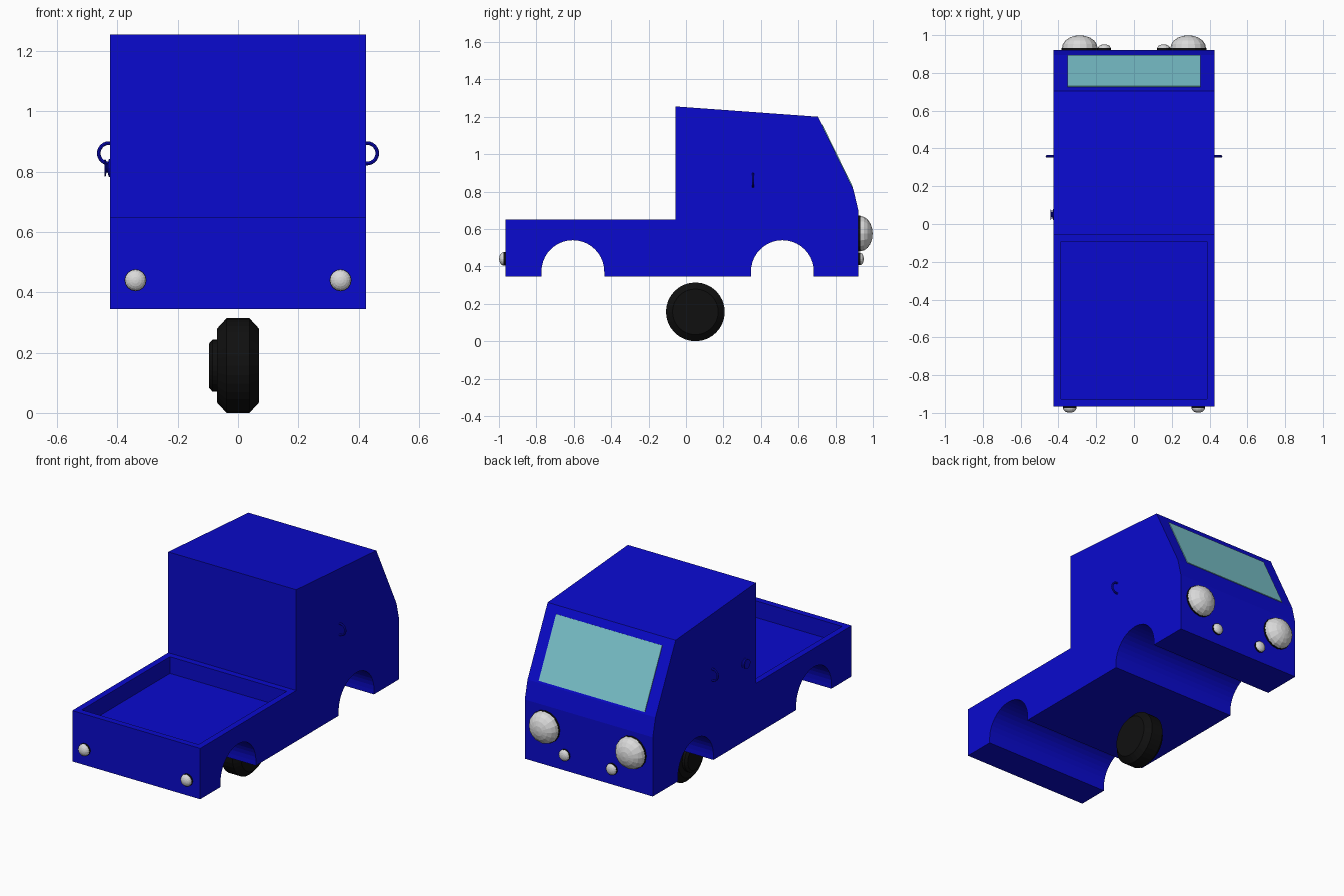
import bpy, bmesh, math
from mathutils import Vector, Matrix

if "Cube" in bpy.data.objects:
    bpy.data.objects.remove(bpy.data.objects["Cube"])


def material(name, rgb):
    m = bpy.data.materials.new(name)
    m.diffuse_color = (*rgb, 1)
    m.use_nodes = True
    m.node_tree.nodes["Principled BSDF"].inputs["Base Color"].default_value = m.diffuse_color
    return m


BLUE = material("blue paint", (0.003, 0.003, 0.62))
GLASS = material("pale teal glass", (0.2, 0.56, 0.62))
LENS = material("light grey lens", (0.7, 0.7, 0.7))
BLACK = material("black rubber", (0.005, 0.005, 0.005))


def finish(bm, name, mat):
    bmesh.ops.recalc_face_normals(bm, faces=bm.faces)
    me = bpy.data.meshes.new(name)
    bm.to_mesh(me)
    bm.free()
    me.materials.append(mat)
    ob = bpy.data.objects.new(name, me)
    bpy.context.collection.objects.link(ob)
    return ob


def lathe(name, profile, centre, axis, mat, segs=16):
    """Revolve (distance along axis, radius) points around an axis."""
    bm = bmesh.new()
    rot = Vector((0, 0, 1)).rotation_difference(Vector(axis)).to_matrix().to_4x4()
    mtx = Matrix.Translation(centre) @ rot
    rings = []
    for d, r in profile:
        rings.append([bm.verts.new(mtx @ Vector((r * math.cos(a), r * math.sin(a), d)))
                      for a in (2 * math.pi * i / segs for i in range(segs))])
    for a, b in zip(rings, rings[1:]):
        for i in range(segs):
            j = (i + 1) % segs
            bm.faces.new((a[i], a[j], b[j], b[i]))
    bm.faces.new(rings[0])
    bm.faces.new(rings[-1])
    return finish(bm, name, mat)


# Body: side profile with two wheel arches, extruded across the width
W, BOTTOM = 0.425, 0.345


def arch(cy, r=0.168, cz=0.372, n=20):
    pts = [(cy + r, BOTTOM)]
    pts += [(cy + r * math.cos(math.pi * i / n), cz + r * math.sin(math.pi * i / n))
            for i in range(n + 1)]
    return pts + [(cy - r, BOTTOM)]


profile = [(-0.965, BOTTOM), (-0.965, 0.65), (-0.055, 0.65), (-0.055, 1.255),
           (0.705, 1.20), (0.896, 0.81), (0.922, 0.70), (0.922, BOTTOM)]
profile += arch(0.515) + arch(-0.605)
bm = bmesh.new()
side = bm.faces.new([bm.verts.new((-W, y, z)) for y, z in profile])
ext = bmesh.ops.extrude_face_region(bm, geom=[side], use_keep_orig=True)
bmesh.ops.translate(bm, vec=(2 * W, 0, 0),
                    verts=[v for v in ext["geom"] if isinstance(v, bmesh.types.BMVert)])
bmesh.ops.recalc_face_normals(bm, faces=bm.faces)

# Cargo bed: inset the flat rear top and sink it
bed = next(f for f in bm.faces
           if f.normal.z > 0.99 and abs(f.calc_center_median().z - 0.65) < 0.01)
bmesh.ops.inset_individual(bm, faces=[bed], thickness=0.053)
sunk = bmesh.ops.extrude_face_region(bm, geom=[bed])
bmesh.ops.translate(bm, vec=(0, 0, -0.1),
                    verts=[v for v in sunk["geom"] if isinstance(v, bmesh.types.BMVert)])
if bed.is_valid:
    bmesh.ops.delete(bm, geom=[bed], context='FACES_ONLY')
finish(bm, "truck_body", BLUE)

# Windscreen: thin plate on the sloping cab face
bm = bmesh.new()
top, low = Vector((0, 0.705, 1.20)), Vector((0, 0.896, 0.81))
normal = Vector((0, 0.39, 0.191)).normalized()
pts = []
for t, sx in ((0.11, -1), (0.11, 1), (0.975, 1), (0.975, -1)):
    pts.append(top.lerp(low, t) + Vector((sx * 0.352, 0, 0)) - normal * 0.001)
plate = bm.faces.new([bm.verts.new(p) for p in pts])
ext = bmesh.ops.extrude_face_region(bm, geom=[plate], use_keep_orig=True)
bmesh.ops.translate(bm, vec=normal * 0.005,
                    verts=[v for v in ext["geom"] if isinstance(v, bmesh.types.BMVert)])
finish(bm, "windscreen", GLASS)


# Lamps: black bezel with a domed lens
def lamp(name, x, y, z, r, depth, direction):
    rim = 0.01
    lathe(name + "_bezel", [(-0.01, r), (rim, r)], (x, y, z), (0, direction, 0), BLACK)
    dome = [(rim + (depth - rim) * math.sin(a), max(r * 0.98 * math.cos(a), 0.001))
            for a in (math.pi / 2 * i / 5 for i in range(6))]
    lathe(name + "_lens", dome, (x, y, z), (0, direction, 0), LENS)


for label, s in (("left", -1), ("right", 1)):
    lamp("headlight_" + label, s * 0.287, 0.922, 0.575, 0.096, 0.077, 1)
    lamp("small_lamp_" + label, s * 0.157, 0.922, 0.44, 0.034, 0.029, 1)
    lamp("tail_lamp_" + label, s * 0.34, -0.965, 0.44, 0.036, 0.034, -1)
    # Door handle: half-sunken ring
    bpy.ops.mesh.primitive_torus_add(major_radius=0.034, minor_radius=0.006,
                                     major_segments=24, minor_segments=8,
                                     location=(s * 0.428, 0.358, 0.861),
                                     rotation=(math.pi / 2, 0, 0))
    handle = bpy.context.object
    handle.name = "door_handle_" + label
    handle.data.materials.append(BLUE)

# Fuel cap on the left side: waisted knob
lathe("fuel_cap", [(-0.005, 0.03), (0.003, 0.03), (0.008, 0.014), (0.011, 0.014),
                   (0.014, 0.028), (0.018, 0.028)],
      (-W, 0.05, 0.812), (-1, 0, 0), BLUE)

# Single loose wheel under the chassis, with a hub on the left
lathe("wheel", [(-0.07, 0.122), (-0.038, 0.157), (0.038, 0.157), (0.07, 0.122)],
      (0, 0.05, 0.157), (1, 0, 0), BLACK, 32)
lathe("wheel_hub", [(0.06, 0.086), (0.085, 0.086), (0.097, 0.072)],
      (0, 0.05, 0.157), (-1, 0, 0), BLACK, 32)
